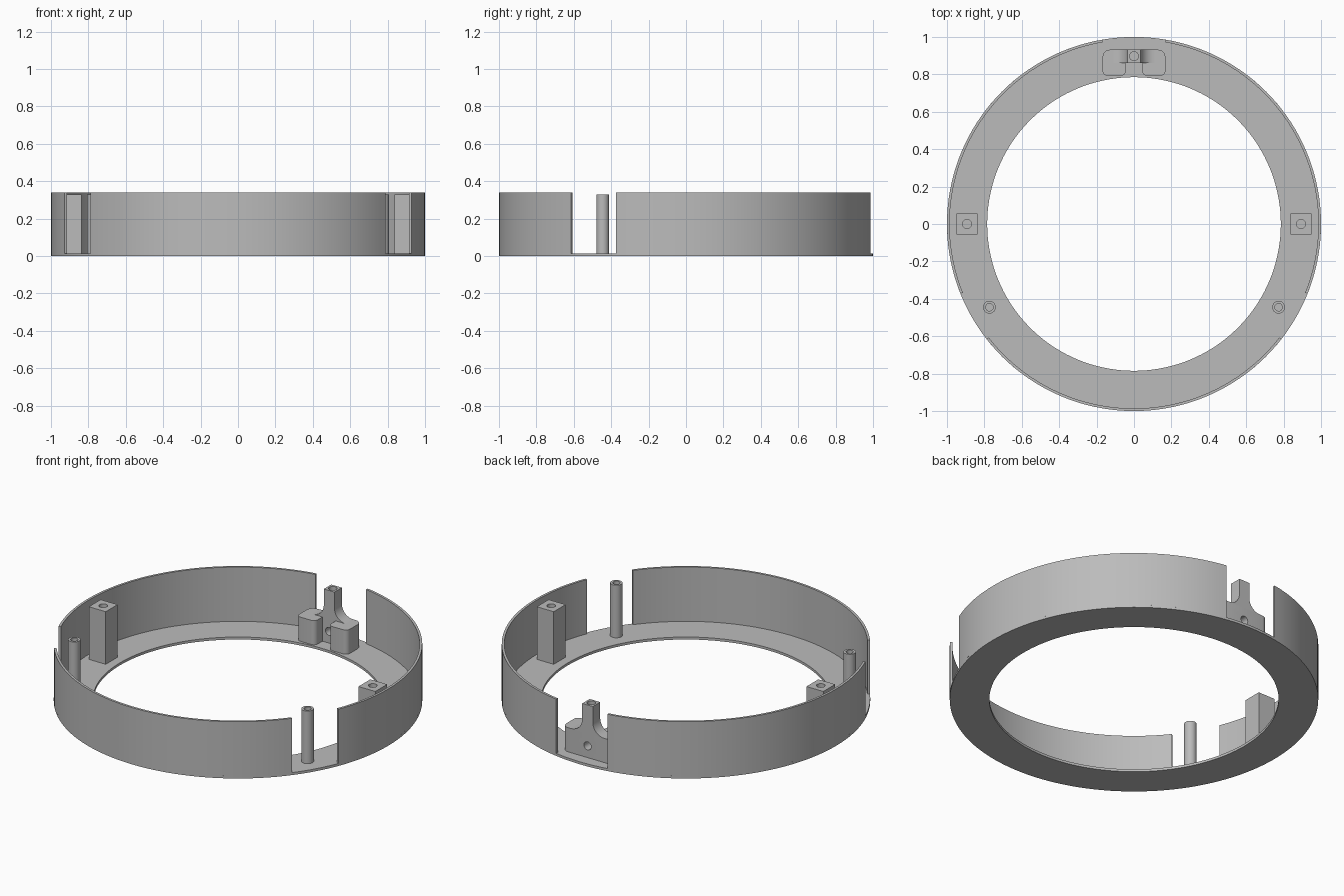
import bpy, bmesh
from math import sin, cos, pi, radians
from mathutils import Vector

if "Cube" in bpy.data.objects:
    bpy.data.objects.remove(bpy.data.objects["Cube"])

grey = bpy.data.materials.new("plain grey")
grey.diffuse_color = (0.5, 0.5, 0.5, 1)
grey.use_nodes = True
grey.node_tree.nodes["Principled BSDF"].inputs["Base Color"].default_value = grey.diffuse_color
T = 0.015      # floor thickness
POST_H = 0.33  # height of all posts


def finish(name, bm):
    bmesh.ops.recalc_face_normals(bm, faces=bm.faces)
    me = bpy.data.meshes.new(name)
    bm.to_mesh(me)
    bm.free()
    me.materials.append(grey)
    me.shade_smooth()
    me.set_sharp_from_angle(angle=radians(30))
    ob = bpy.data.objects.new(name, me)
    bpy.context.collection.objects.link(ob)
    return ob


def prism(name, pts, offset):
    """Extrude a closed outline of 3D points along offset."""
    bm = bmesh.new()
    f = bm.faces.new([bm.verts.new(p) for p in pts])
    new = bmesh.ops.extrude_face_region(bm, geom=[f], use_keep_orig=True)["geom"]
    bmesh.ops.translate(bm, vec=offset,
                        verts=[g for g in new if isinstance(g, bmesh.types.BMVert)])
    return finish(name, bm)


def ring(name, r0, r1, z0, z1, a0=0, a1=360):
    """Rectangular section swept around z from a0 to a1 degrees."""
    full = a1 - a0 == 360
    n = max(8, round((a1 - a0) / 2.5))
    bm = bmesh.new()
    secs = []
    for i in range(n if full else n + 1):
        a = radians(a0 + (a1 - a0) * i / n)
        secs.append([bm.verts.new((r * cos(a), r * sin(a), z))
                     for r, z in ((r0, z0), (r1, z0), (r1, z1), (r0, z1))])
    for i in range(n):
        s, t = secs[i], secs[(i + 1) % len(secs)]
        for k in range(4):
            m = (k + 1) % 4
            bm.faces.new((s[k], s[m], t[m], t[k]))
    if not full:
        bm.faces.new(secs[0])
        bm.faces.new(secs[-1])
    return finish(name, bm)


def circle(x, y, z, r, n=24):
    return [(x + r * cos(2 * pi * i / n), y + r * sin(2 * pi * i / n), z) for i in range(n)]


def rounded(corners, z, n=6):
    """Outline from (x, y, radius) corners; each right-angle corner is rounded."""
    out = []
    for i, (x, y, r) in enumerate(corners):
        p = Vector((x, y))
        if r == 0:
            out.append((x, y, z))
            continue
        u = (Vector(corners[i - 1][:2]) - p).normalized() * r
        v = (Vector(corners[(i + 1) % len(corners)][:2]) - p).normalized() * r
        for k in range(n + 1):
            a = pi / 2 * k / n
            q = p + u * (1 - sin(a)) + v * (1 - cos(a))
            out.append((q.x, q.y, z))
    return out


def drill(ob, cutter):
    """Cut a hole and discard the cutter."""
    cutter.hide_render = True
    mod = ob.modifiers.new("hole", 'BOOLEAN')
    mod.operation = 'DIFFERENCE'
    mod.solver = 'EXACT'
    mod.object = cutter
    bpy.context.view_layer.objects.active = ob
    bpy.ops.object.modifier_apply(modifier=mod.name)
    bpy.data.objects.remove(cutter)
    ob.data.shade_smooth()
    ob.data.set_sharp_from_angle(angle=radians(30))


def drill_top(ob, x, y, r):
    drill(ob, prism("cutter", circle(x, y, 0.10, r), (0, 0, 0.4)))


# flat floor ring
ring("floor_ring", 0.785, 1.0, 0, T)

# outer wall in three arcs, leaving gaps at the back and both front sides
for name, a0, a1 in (("wall_right", -21.9, 80.2), ("wall_left", 99.8, 201.9),
                     ("wall_front", 218.0, 322.0)):
    ring(name, 0.986, 1.0, T, 0.34, a0, a1)

# mirrored round and square posts
for side, s in (("left", -1), ("right", 1)):
    x, y = s * 0.773, -0.445
    post = prism("round_post_" + side, circle(x, y, T, 0.034), (0, 0, POST_H - T))
    drill_top(post, x, y, 0.02)
    x = s * 0.893
    h = 0.056
    block = prism("square_post_" + side,
                  [(x - h, -h, T), (x + h, -h, T), (x + h, h, T), (x - h, h, T)],
                  (0, 0, POST_H - T))
    drill_top(block, x, 0, 0.024)

# back bracket: U-shaped base with rounded wings
TOP = 0.16
half = [(0.044, 0.862, 0), (0.044, 0.792, 0.028), (0.168, 0.792, 0.028), (0.168, 0.932, 0.04)]
outline = half + [(-x, y, r) for x, y, r in reversed(half)]
base = prism("bracket_base", rounded(outline, T), (0, 0, TOP - T))
drill(base, prism("cutter", [(x, 0.7, z + 0.085) for x, z, _ in circle(0, 0, 0, 0.024)],
                  (0, 0.4, 0)))

# back bracket: upright stem flaring into the base with concave fillets
R, W = 0.075, 0.035
side = [(W, POST_H)]
side += [(W + R - R * cos(pi / 2 * k / 10), TOP + R - R * sin(pi / 2 * k / 10))
         for k in range(11)]
stem_pts = side + [(-x, z) for x, z in reversed(side)]
stem = prism("bracket_stem", [(x, 0.862, z) for x, z in stem_pts], (0, 0.07, 0))
drill(stem, prism("cutter", circle(0, 0.897, 0.2, 0.024), (0, 0, 0.3)))
